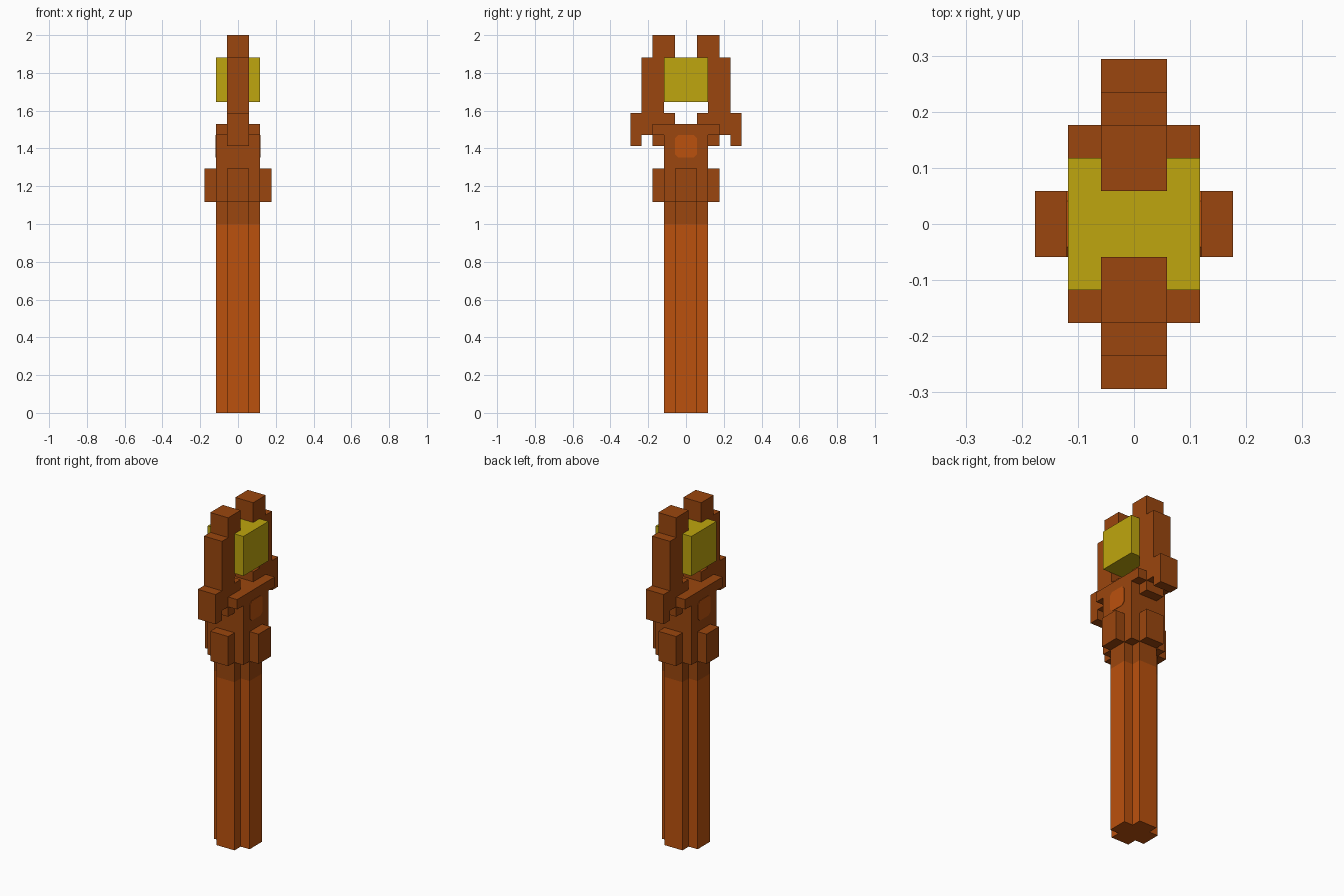
import bpy
import bmesh

cube = bpy.data.objects.get("Cube")
if cube:
    bpy.data.objects.remove(cube, do_unlink=True)

U = 2 / 34  # one block


def material(name, rgb):
    lin = [(c / 255 / 12.92) if c < 11 else ((c / 255 + 0.055) / 1.055) ** 2.4 for c in rgb]
    m = bpy.data.materials.new(name)
    m.use_nodes = True
    m.diffuse_color = (*lin, 1)
    m.node_tree.nodes["Principled BSDF"].inputs["Base Color"].default_value = (*lin, 1)
    return m


ORANGE = material("orange wood", (187, 81, 13))
BROWN = material("brown wood", (155, 70, 14))
YELLOW = material("yellow gem", (191, 166, 14))


def prism(name, outline, depth, mat, place):
    """Extrude a flat outline; place(a, b, t) maps it into space, in blocks."""
    bm = bmesh.new()
    lo, hi = [[bm.verts.new([c * U for c in place(a, b, t)]) for a, b in outline] for t in depth]
    n = len(outline)
    bm.faces.new(lo)
    bm.faces.new(hi)
    for i in range(n):
        j = (i + 1) % n
        bm.faces.new((lo[i], lo[j], hi[j], hi[i]))
    bmesh.ops.recalc_face_normals(bm, faces=bm.faces)
    mesh = bpy.data.meshes.new(name)
    bm.to_mesh(mesh)
    bm.free()
    mesh.materials.append(mat)
    ob = bpy.data.objects.new(name, mesh)
    bpy.context.collection.objects.link(ob)
    return ob


def upright(name, outline, z0, z1, mat):
    return prism(name, outline, (z0, z1), mat, lambda a, b, t: (a, b, t))


def box(name, x0, x1, y0, y1, z0, z1, mat):
    return upright(name, [(x0, y0), (x1, y0), (x1, y1), (x0, y1)], z0, z1, mat)


# Shaft with a plus-shaped section, and the neck above it
plus = [(1, 2), (1, 1), (2, 1), (2, -1), (1, -1), (1, -2),
        (-1, -2), (-1, -1), (-2, -1), (-2, 1), (-1, 1), (-1, 2)]
upright("shaft", plus, 0, 17, ORANGE)
upright("neck", plus, 17, 19, BROWN)

# Square head and the collar on top
box("head", -2, 2, -2, 2, 19, 25, BROWN)
box("collar", -2, 2, -3, 3, 25, 26, BROWN)

# Claw side profile in (y, z)
claw = [(1, 26), (1, 27), (2, 27), (2, 32), (1, 32), (1, 34), (3, 34), (3, 32),
        (4, 32), (4, 27), (5, 27), (5, 24), (4, 24), (4, 25), (3, 25), (3, 24),
        (2, 24), (2, 26)]
# Side badge with cut corners, in (y, z)
c = 0.3
badge = [(s * a, 24 + t * b) for s, t, p in
         ((1, 1, 0), (-1, 1, 1), (-1, -1, 0), (1, -1, 1))
         for a, b in (((1, 1 - c), (1 - c, 1)), ((1 - c, 1), (1, 1 - c)))[p]]

for s, fb, lr in ((-1, "front", "right"), (1, "back", "left")):
    prism(fb + "_claw", claw, (-1, 1), BROWN, lambda a, b, t: (t, s * a, b))
    box(fb + "_lug", -1, 1, *sorted((2 * s, 3 * s)), 19, 22, BROWN)
    box(lr + "_lug", *sorted((2 * s, 3 * s)), -1, 1, 19, 22, BROWN)
    prism(lr + "_badge", badge, (1.99, 2.04), ORANGE, lambda a, b, t: (s * t, a, b))

# Gem held between the claws
box("gem", -2, 2, -2, 2, 28, 32, YELLOW)
